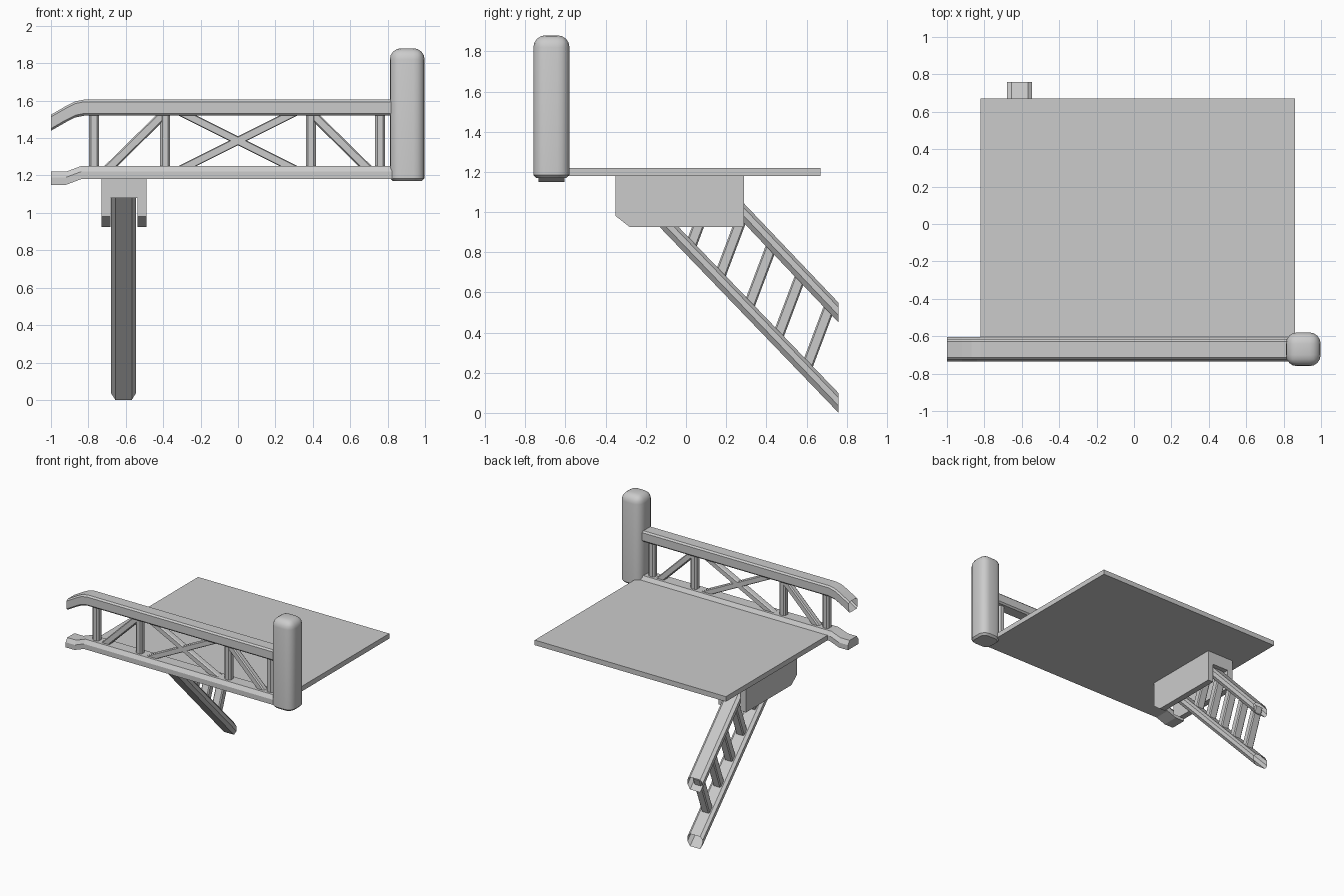
import bpy, bmesh
from mathutils import Vector

if "Cube" in bpy.data.objects:
    bpy.data.objects.remove(bpy.data.objects["Cube"])

X, Y, Z = Vector((1, 0, 0)), Vector((0, 1, 0)), Vector((0, 0, 1))


def finish(bm, name):
    bmesh.ops.recalc_face_normals(bm, faces=bm.faces)
    me = bpy.data.meshes.new(name)
    bm.to_mesh(me)
    bm.free()
    ob = bpy.data.objects.new(name, me)
    bpy.context.collection.objects.link(ob)
    return ob


def sweep(name, profile, path, u, v, caps=True):
    """Carry a profile (in the u/v plane) along a path, keeping its plane."""
    bm = bmesh.new()
    rings = [[bm.verts.new(Vector(p) + u * a + v * b) for a, b in profile] for p in path]
    n = len(profile)
    for r, s in zip(rings, rings[1:]):
        for i in range(n):
            j = (i + 1) % n
            bm.faces.new((r[i], r[j], s[j], s[i]))
    if caps:
        bm.faces.new(rings[0])
        bm.faces.new(rings[-1])
    return finish(bm, name)


def box(name, lo, hi):
    w, d = hi[0] - lo[0], hi[1] - lo[1]
    return sweep(name, [(0, 0), (w, 0), (w, d), (0, d)], [lo, (lo[0], lo[1], hi[2])], X, Y)


def chamfered(w, d, c):
    """Rectangle of half sizes w, d with cut corners."""
    return [(w - c, -d), (w, -d + c), (w, d - c), (w - c, d),
            (-w + c, d), (-w, d - c), (-w, -d + c), (-w + c, -d)]


# deck
box("deck", (-0.82, -0.605, 1.18), (0.86, 0.67, 1.22))

# handrail with a drooping left end
RY = -0.67
sweep("handrail", chamfered(0.055, 0.043, 0.012),
      [(0.84, RY, 1.563), (-0.82, RY, 1.563), (-0.87, RY, 1.553), (-0.92, RY, 1.528), (-1, RY, 1.482)],
      Y, Z, caps=False)

# bottom rail
sweep("bottom_rail", [(-0.065, 0), (0.065, 0), (0.065, 0.04), (0.045, 0.07), (-0.045, 0.07), (-0.065, 0.04)],
      [(0.84, RY, 1.18), (-0.84, RY, 1.18), (-0.92, RY, 1.15), (-1, RY, 1.15)], Y, Z)

# balusters
for i, x in enumerate((-0.77, -0.39, 0.39, 0.76)):
    sweep(f"baluster_{i}", chamfered(0.027, 0.027, 0.012),
          [(x, RY, 1.235), (x, RY, 1.53)], X, Y)

# diagonal braces
for i, (x0, x1) in enumerate(((-0.69, -0.40), (0.69, 0.40), (-0.29, 0.28), (0.29, -0.28))):
    w = 0.035 if i < 2 else 0.048
    sweep(f"brace_{i}", chamfered(w, 0.025, 0.01),
          [(x0, RY, 1.24), (x1, RY, 1.525)], X, Y)

# end post with rounded sides and top
bm = bmesh.new()
bmesh.ops.create_cube(bm, size=1)
for vert in bm.verts:
    vert.co = Vector((0.905 + vert.co.x * 0.186, RY + vert.co.y * 0.18, 1.525 + vert.co.z * 0.71))
edges = [e for e in bm.edges if max(v.co.z for v in e.verts) > 1.5]
bmesh.ops.bevel(bm, geom=edges, offset=0.06, segments=4, profile=0.5, affect='EDGES')
low = [e for e in bm.edges if all(v.co.z < 1.18 for v in e.verts)]
bmesh.ops.bevel(bm, geom=low, offset=0.015, segments=1, profile=0.5, affect='EDGES')
post = finish(bm, "end_post")
bpy.context.view_layer.objects.active = post
post.select_set(True)
bpy.ops.object.shade_smooth_by_angle()

# ladder housing: two side plates and a roof
plate = [(-0.35, 1.18), (-0.35, 0.98), (-0.28, 0.925), (0.29, 0.925), (0.29, 1.18)]
for side, a, b in (("left", -0.73, -0.682), ("right", -0.538, -0.49)):
    sweep(f"housing_{side}", plate, [(a, 0, 0), (b, 0, 0)], Y, Z)
box("housing_roof", (-0.682, -0.35, 1.08), (-0.538, 0.29, 1.18))

# ladder stringers, cut plumb and open at the ends
LX = -0.612
stringer = [(-0.044, 0), (0.044, 0), (0.066, 0.035), (0.066, 0.075),
            (0.044, 0.098), (-0.044, 0.098), (-0.066, 0.075), (-0.066, 0.035)]
for name, top, foot in (("lower", (-0.28, 1.08), (0.76, 0.0)), ("upper", (0.16, 1.08), (0.76, 0.45))):
    sweep(f"ladder_stringer_{name}", stringer,
          [(LX, *top), (LX, *foot)], X, Z, caps=False)

# ladder rungs
for i in range(5):
    y, z = 0.60 - 0.145 * i, 0.225 + 0.149 * i
    sweep(f"ladder_rung_{i}", chamfered(0.035, 0.03, 0.008),
          [(LX, y, z), (LX, y + 0.117, z + 0.31)], X, Y)
